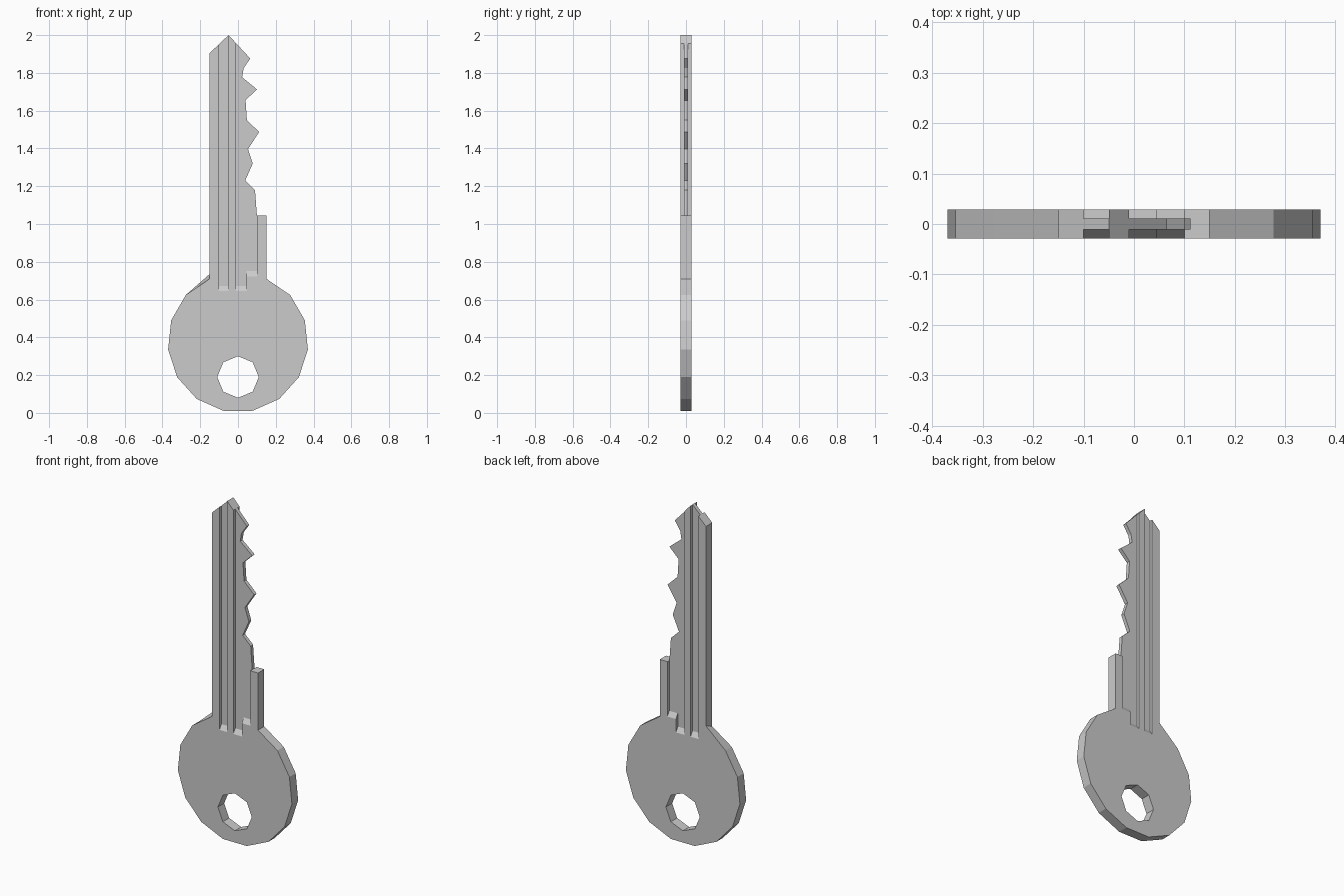
import bpy, bmesh
from math import radians, sin, cos
from mathutils import Vector

if "Cube" in bpy.data.objects:
    bpy.data.objects.remove(bpy.data.objects["Cube"])

T = 0.029      # half thickness of the key
W = 0.011      # half thickness of the grooved web


def prism(name, pts, depth):
    """Extrude a closed outline of 3D points along a depth vector."""
    bm = bmesh.new()
    a = [bm.verts.new(p) for p in pts]
    b = [bm.verts.new(Vector(p) + Vector(depth)) for p in pts]
    bm.faces.new(a)
    bm.faces.new(b[::-1])
    n = len(a)
    for i in range(n):
        bm.faces.new((a[i], b[i], b[(i + 1) % n], a[(i + 1) % n]))
    bmesh.ops.recalc_face_normals(bm, faces=bm.faces)
    me = bpy.data.meshes.new(name)
    bm.to_mesh(me)
    bm.free()
    ob = bpy.data.objects.new(name, me)
    bpy.context.collection.objects.link(ob)
    return ob


def cut(target, cutter):
    mod = target.modifiers.new("cut", 'BOOLEAN')
    mod.operation, mod.solver, mod.object = 'DIFFERENCE', 'EXACT', cutter
    bpy.context.view_layer.objects.active = target
    bpy.ops.object.modifier_apply(modifier=mod.name)
    bpy.data.objects.remove(cutter)


# Bow: 15-sided disc, open at the top where the blade grows out
bow = [(0.372 * cos(radians(a)), 0.375 + 0.372 * sin(radians(a)))
       for a in range(-222, 43, 24)]
# Blade: right shoulder, stop block, teeth, tip, left edge
blade = [(0.15, 0.71), (0.15, 1.045), (0.1, 1.045), (0.09, 1.18), (0.038, 1.23),
         (0.078, 1.32), (0.053, 1.397), (0.112, 1.487), (0.047, 1.55),
         (0.04, 1.655), (0.1, 1.713), (0.022, 1.777), (0.03, 1.825),
         (0.065, 1.876), (-0.05, 2.0), (-0.15, 1.905), (-0.15, 0.71)]
key = prism("key", [(x, -T, z) for x, z in bow + blade], (0, 2 * T, 0))

# Left shoulder sits slightly higher at the back
for v in key.data.vertices:
    if v.co.y > 0 and abs(v.co.x + 0.15) < 1e-4 and abs(v.co.z - 0.71) < 1e-4:
        v.co.z = 0.735

# Octagonal ring hole
cut(key, prism("hole_cutter", [(0.11 * cos(radians(45 * i)), -0.1,
                                0.19 + 0.11 * sin(radians(45 * i)))
                               for i in range(8)], (0, 0.2, 0)))

# Grooves on both faces, with ramped lower ends
for side in (-1, 1):
    for x0, x1, z in ((-0.1, -0.05, 0.645), (-0.01, 0.045, 0.645), (0.04, 0.1, 0.723)):
        profile = [(W, 2.1), (W, z + 0.027), (T, z), (2 * T - W, z - 0.027),
                   (2 * T - W, 2.1)]
        cut(key, prism("groove_cutter", [(x0, side * y, h) for y, h in profile],
                       (x1 - x0, 0, 0)))
    # Thin the teeth that reach past the groove, above the stop block
    tooth = [(W, 2.1), (W, 1.045), (0.05, 1.045), (0.05, 2.1)]
    cut(key, prism("tooth_cutter", [(0.09, side * y, h) for y, h in tooth], (0.1, 0, 0)))
